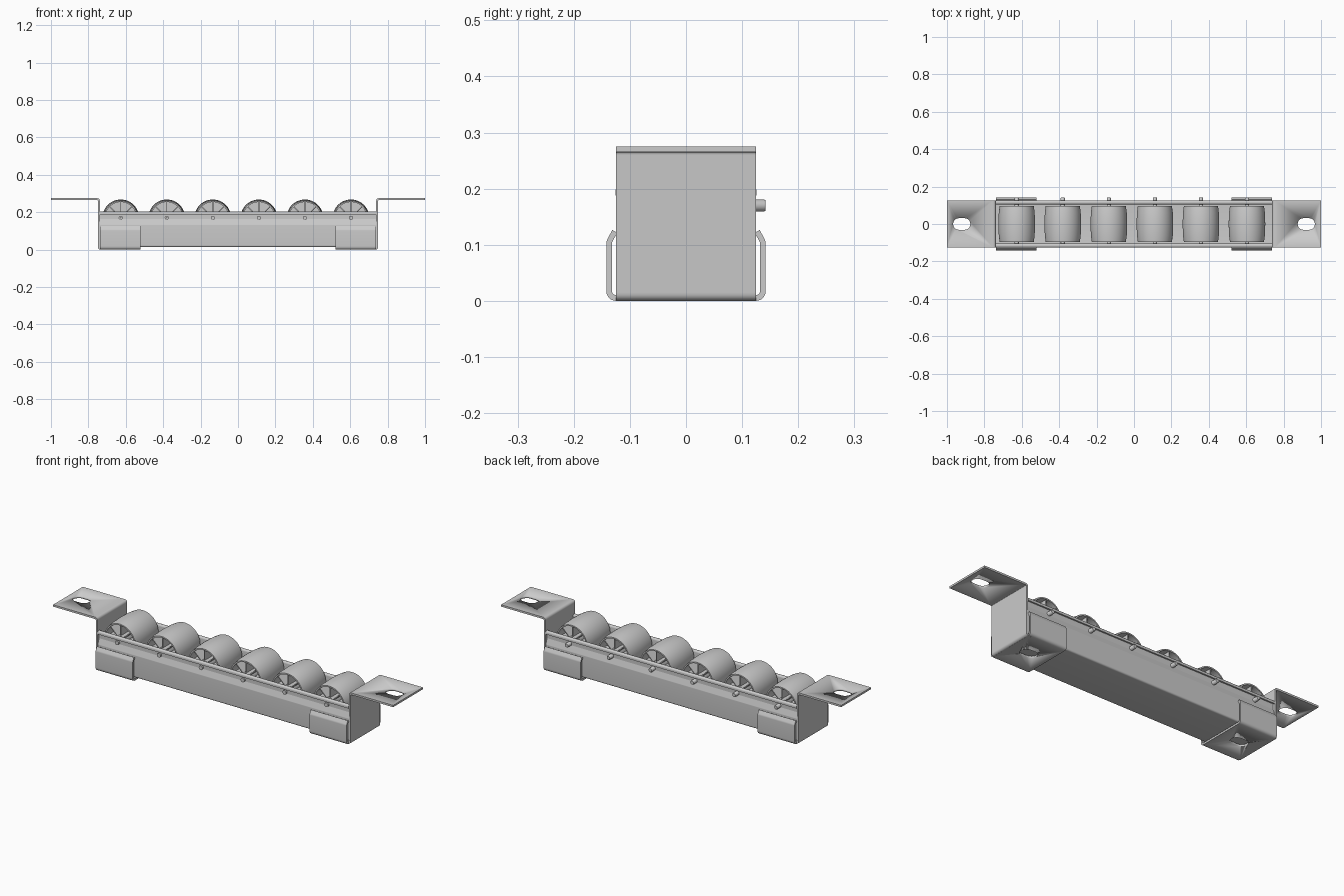
import bpy, bmesh, math
from mathutils import Vector, Matrix

if "Cube" in bpy.data.objects:
    bpy.data.objects.remove(bpy.data.objects["Cube"])


def finish(name, bm):
    bmesh.ops.recalc_face_normals(bm, faces=bm.faces)
    me = bpy.data.meshes.new(name)
    bm.to_mesh(me)
    bm.free()
    ob = bpy.data.objects.new(name, me)
    bpy.context.collection.objects.link(ob)
    bpy.ops.object.select_all(action='DESELECT')
    ob.select_set(True)
    bpy.context.view_layer.objects.active = ob
    bpy.ops.object.shade_smooth_by_angle(angle=math.radians(35))
    return ob


def fillet(pts, r, n=5):
    """Round the inner corners of an open path."""
    pts = [Vector(p) for p in pts]
    out = [pts[0]]
    for a, p, b in zip(pts, pts[1:], pts[2:]):
        u, v = (a - p).normalized(), (b - p).normalized()
        half = u.angle(v) / 2
        d = min(r / math.tan(half), (a - p).length * .45, (b - p).length * .45)
        s, e = p + u * d, p + v * d
        for i in range(n + 1):
            t = i / n
            out.append(s * (1 - t) ** 2 + p * 2 * t * (1 - t) + e * t * t)
    return out + [pts[-1]]


def sheet(name, pts, r, t, place, lo, hi):
    """Bent sheet metal: thickened path extruded from lo to hi."""
    path = fillet(pts, r)
    sides = [[], []]
    for i, p in enumerate(path):
        d0 = (p - path[max(i - 1, 0)])
        d1 = (path[min(i + 1, len(path) - 1)] - p)
        d0 = (d0 if d0.length else d1).normalized()
        d1 = (d1 if d1.length else d0).normalized()
        n = Vector((-d0.y - d1.y, d0.x + d1.x)).normalized()
        k = t / 2 / max(n.dot(Vector((-d0.y, d0.x))), .3)
        sides[0].append(p + n * k)
        sides[1].append(p - n * k)
    bm = bmesh.new()
    rows = [[[bm.verts.new(place(q.x, q.y, h)) for q in s] for s in sides] for h in (lo, hi)]
    (a, b), (c, d) = rows
    for i in range(len(path) - 1):
        for p, q in ((a, b), (b, d), (d, c), (c, a)):
            bm.faces.new((p[i], p[i + 1], q[i + 1], q[i]))
    for i in (0, -1):
        bm.faces.new((a[i], b[i], d[i], c[i]))
    return finish(name, bm)


def along_x(u, v, h): return (h, u, v)
def along_y(u, v, h): return (u, h, v)


# Roller channel with necked sides and rolled top lips
half = [(.119, .018), (.119, .132), (.109, .162), (.109, .201), (.1215, .201), (.1215, .188)]
channel = [(-y, z) for y, z in reversed(half)] + half
sheet("roller_channel", channel, .006, .008, along_x, -.738, .738)

# Slot cutter for the mounting holes
bm = bmesh.new()
outline = []
for cx, start in ((.015, -90), (-.015, 90)):
    for i in range(13):
        a = math.radians(start + i * 15)
        outline.append((cx + .031 * math.cos(a), .031 * math.sin(a)))
for x, z in ((.921, .27), (.63, .003)):
    h = .03 if z > .1 else .0085
    lo = [bm.verts.new((x + u, v, z - h)) for u, v in outline]
    hi = [bm.verts.new((x + u, v, z + h)) for u, v in outline]
    bm.faces.new(lo)
    bm.faces.new(hi)
    for i in range(len(lo)):
        j = (i + 1) % len(lo)
        bm.faces.new((lo[i], lo[j], hi[j], hi[i]))
cutter = finish("slot_cutter", bm)
cutter.hide_render = True
cutter.hide_viewport = True

# End brackets: stepped hanger strap and the cradle that grips the channel
strap = sheet("hanger_strap", [(1, .27), (.744, .27), (.744, .005), (.72, .005)],
              .01, .01, along_y, -.125, .125)
wing = [(.137, .005), (.137, .105), (.127, .124)]
cradle = sheet("channel_cradle", [(-y, z) for y, z in reversed(wing)] + wing,
               .014, .01, along_x, .52, .738)
for ob in (strap, cradle):
    cut = ob.modifiers.new("slots", 'BOOLEAN')
    cut.operation = 'DIFFERENCE'
    cut.solver = 'EXACT'
    cut.object = cutter
    ob.modifiers.new("other_end", 'MIRROR')


# Roller wheel: crowned tread, hub, central web and ribs
def lathe(bm, profile, n=48):
    rings = []
    for i in range(n):
        a = 2 * math.pi * i / n
        rings.append([bm.verts.new((r * math.cos(a), y, r * math.sin(a))) for r, y in profile])
    for i in range(n):
        p, q = rings[i], rings[(i + 1) % n]
        for j in range(len(profile)):
            k = (j + 1) % len(profile)
            bm.faces.new((p[j], p[k], q[k], q[j]))


bm = bmesh.new()
W = .097
lathe(bm, [(.012, -W), (.028, -W), (.028, -.006), (.084, -.006), (.084, -W), (.091, -W),
           (.096, -.06), (.098, 0), (.096, .06), (.091, W), (.084, W), (.084, .006),
           (.028, .006), (.028, W), (.012, W)])
for i in range(8):
    m = (Matrix.Rotation(i * math.pi / 4, 4, 'Y') @ Matrix.Translation((.056, 0, 0))
         @ Matrix.Diagonal((.060, 2 * W - .012, .005, 1)))
    bmesh.ops.create_cube(bm, size=1, matrix=m)
wheel = finish("roller_wheel", bm)

# Axle pin, sticking out at the back
bm = bmesh.new()
lathe(bm, [(.0005, -.122), (.011, -.122), (.011, .139), (.009, .142), (.0005, .142)], 20)
axle = finish("axle_pin", bm)

# Six rollers in a row
for i in range(6):
    for src in (wheel, axle):
        ob = src if i == 0 else src.copy()
        if i:
            bpy.context.collection.objects.link(ob)
        ob.location = (-.627 + i * .2462, 0, .17)
